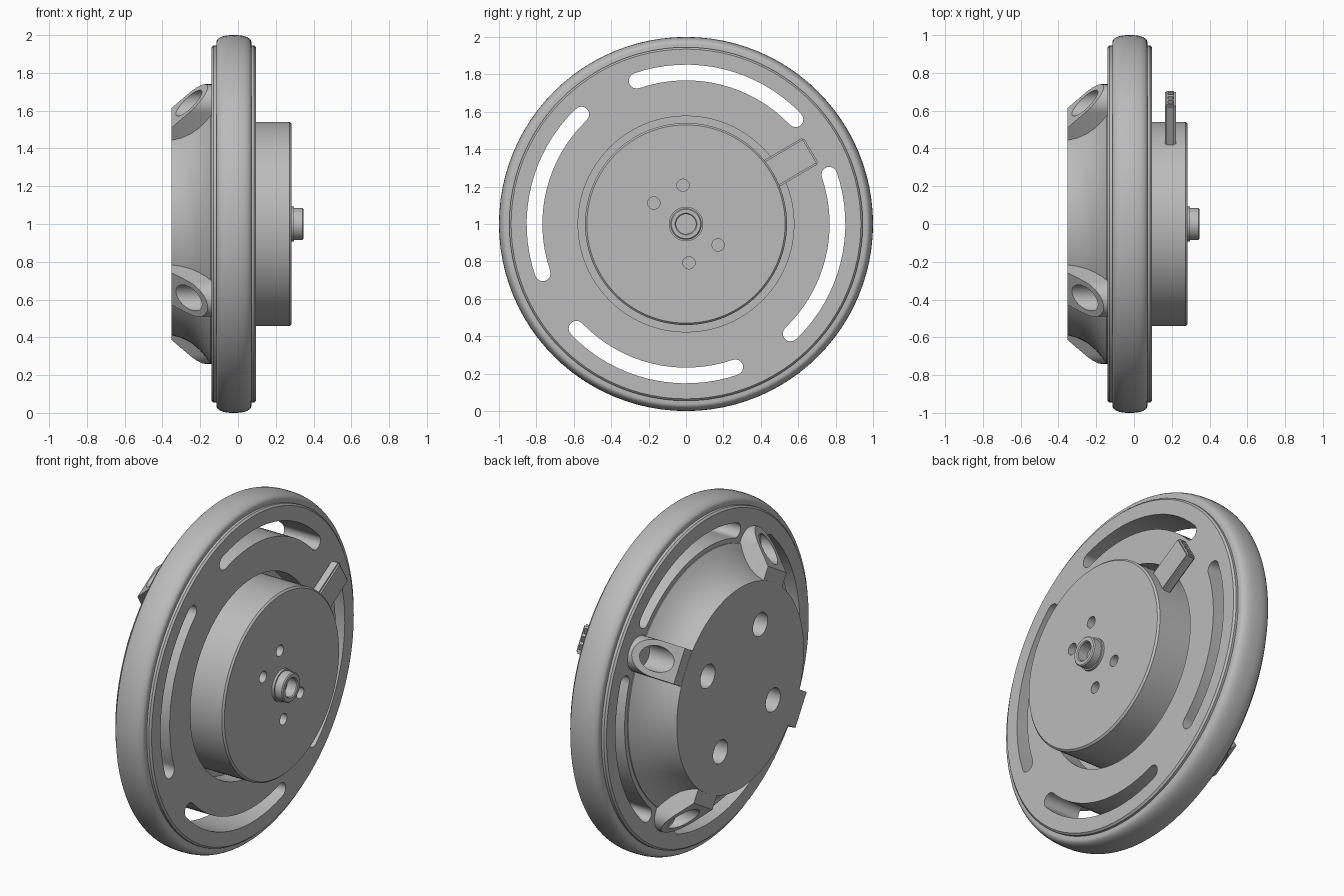
import bpy, bmesh
from math import sin, cos, pi, radians
from mathutils import Vector, Matrix

if "Cube" in bpy.data.objects:
    bpy.data.objects.remove(bpy.data.objects["Cube"], do_unlink=True)

grey = bpy.data.materials.new("plain_grey")
grey.use_nodes = True
GREY = (0.5, 0.5, 0.5, 1)
grey.diffuse_color = GREY
grey.node_tree.nodes["Principled BSDF"].inputs["Base Color"].default_value = GREY

BOSS_ANGLE = 31.4
QUARTERS = [radians(90 * k) for k in range(4)]
parts = []


def finish(name, bm):
    """Turn a bmesh into a linked object."""
    bmesh.ops.recalc_face_normals(bm, faces=bm.faces[:])
    mesh = bpy.data.meshes.new(name)
    bm.to_mesh(mesh)
    bm.free()
    mesh.materials.append(grey)
    ob = bpy.data.objects.new(name, mesh)
    bpy.context.scene.collection.objects.link(ob)
    parts.append(ob)
    return ob


def lathe(name, profile, closed=False, steps=96):
    """Spin an (x, radius) profile around the x axis."""
    bm = bmesh.new()
    vs = [bm.verts.new((x, 0, r)) for x, r in profile]
    pairs = list(zip(vs, vs[1:])) + ([(vs[-1], vs[0])] if closed else [])
    es = [bm.edges.new(p) for p in pairs]
    bmesh.ops.spin(bm, geom=vs + es, cent=(0, 0, 0), axis=(1, 0, 0),
                   angle=2 * pi, steps=steps)
    bmesh.ops.remove_doubles(bm, verts=bm.verts[:], dist=1e-5)
    return finish(name, bm)


def add_prism(bm, outline, x0, x1):
    """Extrude a (y, z) outline along x."""
    face = bm.faces.new([bm.verts.new((x0, y, z)) for y, z in outline])
    new = bmesh.ops.extrude_face_region(bm, geom=[face])["geom"]
    bmesh.ops.translate(bm, vec=(x1 - x0, 0, 0),
                        verts=[v for v in new if isinstance(v, bmesh.types.BMVert)])


def arc(cy, cz, r, a0, a1, n):
    return [(cy + r * cos(a0 + (a1 - a0) * i / n),
             cz + r * sin(a0 + (a1 - a0) * i / n)) for i in range(n + 1)]


def polar(r, a):
    return r * cos(a), r * sin(a)


def cut(target, cutter):
    """Subtract the cutter and bake the result."""
    mod = target.modifiers.new("cut", "BOOLEAN")
    mod.operation, mod.solver, mod.object = "DIFFERENCE", "EXACT", cutter
    dg = bpy.context.evaluated_depsgraph_get()
    dg.update()
    baked = bpy.data.meshes.new_from_object(target.evaluated_get(dg))
    target.modifiers.clear()
    target.data = baked


def discard(cutter):
    parts.remove(cutter)
    bpy.data.objects.remove(cutter, do_unlink=True)


# Tyre with a domed tread
tread = [(-0.0215 - 0.0925 * cos(t) ** 0.8, 0.963 + 0.037 * sin(t))
         for t in [pi / 2 * i / 8 for i in range(8)]]
tread += [(-0.0215, 1.0)] + [(-0.043 - x, r) for x, r in reversed(tread)]
lathe("tyre", [(-0.114, 0.92)] + tread + [(0.071, 0.92)], closed=True)

# Wheel disc with a round recess for the motor
disc = lathe("wheel_disc", [
    (-0.14, 0), (-0.14, 0.935), (-0.13, 0.945), (0.085, 0.945), (0.095, 0.935),
    (0.095, 0.577), (-0.02, 0.577), (-0.02, 0)])

# Four curved slots through the disc
bm = bmesh.new()
R, W = 0.81, 0.042
for q in QUARTERS:
    a0, a1 = radians(43.7) + q, radians(109) + q
    outline = (arc(0, 0, R + W, a0, a1, 16)
               + arc(*polar(R, a1), W, a1, a1 + pi, 8)[1:-1]
               + arc(0, 0, R - W, a1, a0, 16)
               + arc(*polar(R, a0), W, a0 + pi, a0 + 2 * pi, 8)[1:-1])
    add_prism(bm, outline, -0.3, 0.3)
slots = finish("slot_cutter", bm)
cut(disc, slots)
discard(slots)

# Flared hub on the rear face
hub = lathe("hub", [
    (-0.352, 0), (-0.352, 0.588), (-0.30, 0.603), (-0.25, 0.628), (-0.205, 0.665),
    (-0.168, 0.708), (-0.145, 0.742), (-0.12, 0.742), (-0.12, 0)])

# Screw bosses with a sloping end, one per quarter
bosses = []
for i, q in enumerate(QUARTERS):
    bm = bmesh.new()
    outline = [(0.46, -0.1)] + arc(0.75, 0, 0.1, -pi / 2, pi / 2, 16) + [(0.46, 0.1)]
    add_prism(bm, outline, -0.351, -0.12)
    bmesh.ops.bisect_plane(bm, geom=bm.verts[:] + bm.edges[:] + bm.faces[:],
                           plane_co=(-0.26, 0.75, 0), plane_no=(-1, 1, 0),
                           clear_outer=True)
    bmesh.ops.holes_fill(bm, edges=[e for e in bm.edges if e.is_boundary])
    bm.transform(Matrix.Rotation(radians(BOSS_ANGLE) + q, 4, "X"))
    bosses.append(finish(f"screw_boss_{i + 1}", bm))

# Boss holes and counterbored hub holes
bm = bmesh.new()
for q in QUARTERS:
    a = radians(BOSS_ANGLE) + q
    add_prism(bm, arc(*polar(0.75, a), 0.069, 0, 2 * pi, 24)[:-1], -0.5, -0.165)
    add_prism(bm, arc(*polar(0.354, a), 0.068, 0, 2 * pi, 24)[:-1], -0.5, -0.27)
holes = finish("hole_cutter", bm)
for ob in [hub] + bosses:
    cut(ob, holes)
discard(holes)

bm = bmesh.new()
for q in QUARTERS:
    c = polar(0.354, radians(BOSS_ANGLE) + q)
    add_prism(bm, arc(*c, 0.036, 0, 2 * pi, 16)[:-1], -0.5, -0.18)
pilots = finish("pilot_cutter", bm)
cut(hub, pilots)
discard(pilots)

# Motor can with four mounting holes
motor = lathe("motor", [(-0.04, 0), (-0.04, 0.54), (0.273, 0.54), (0.283, 0.53),
                        (0.283, 0)])
bm = bmesh.new()
for y, z in [(-0.016, 0.207), (-0.172, 0.112)]:
    for s in (1, -1):
        add_prism(bm, arc(s * y, s * z, 0.033, 0, 2 * pi, 20)[:-1], 0.2, 0.4)
mounts = finish("mount_cutter", bm)
cut(motor, mounts)
discard(mounts)

# Hollow shaft with a collar
lathe("shaft", [(0.26, 0.092), (0.297, 0.092), (0.297, 0.084), (0.341, 0.084),
                (0.347, 0.078), (0.347, 0.058), (0.341, 0.053), (0.26, 0.053)],
      closed=True, steps=48)

# Cable connector with three sockets in its end
turn = Matrix.Rotation(radians(30.5), 4, "X")


def add_box(bm, centre, size):
    m = turn @ Matrix.Translation(centre) @ Matrix.Diagonal(Vector(size + (1,)))
    bmesh.ops.create_cube(bm, size=1, matrix=m)


bm = bmesh.new()
add_box(bm, (0.193, 0.635, 0), (0.058, 0.282, 0.163))
bmesh.ops.bevel(bm, geom=bm.edges[:], offset=0.009, segments=2, affect="EDGES")
connector = finish("connector", bm)
bm = bmesh.new()
for k in (-1, 0, 1):
    add_box(bm, (0.193, 0.78, k * 0.045), (0.028, 0.1, 0.028))
sockets = finish("socket_cutter", bm)
cut(connector, sockets)
discard(sockets)

# Stand the wheel on the ground and smooth the round surfaces
bpy.ops.object.select_all(action="DESELECT")
for ob in parts:
    ob.location.z = 1
    ob.select_set(True)
bpy.context.view_layer.objects.active = parts[0]
bpy.ops.object.shade_smooth_by_angle(angle=radians(30))
